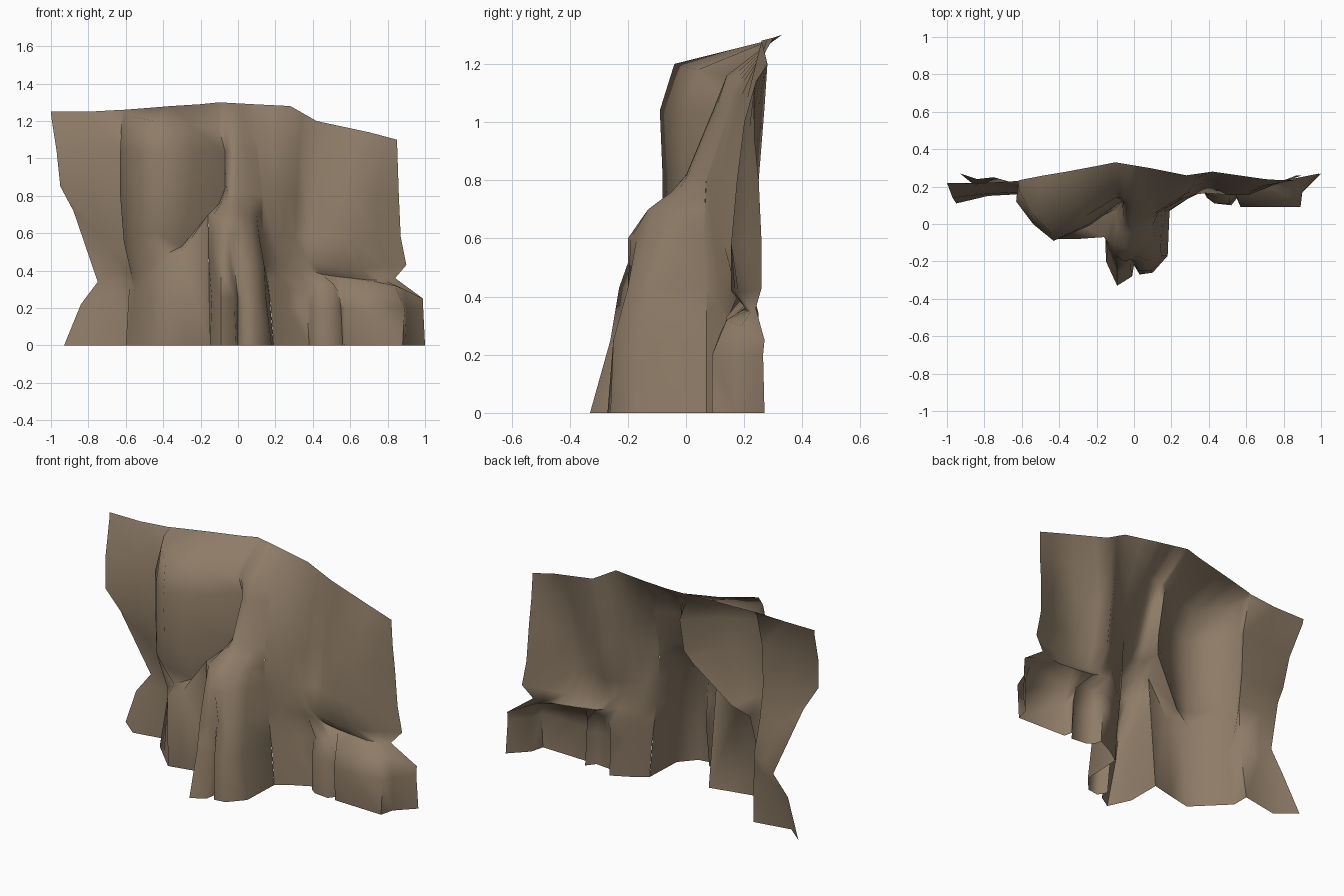
import bpy, bmesh, math

bm = bmesh.new()


def resample(row, n):
    """Spread a polyline of (x, y, z) evenly over n points by index."""
    out = []
    for i in range(n):
        t = i * (len(row) - 1) / (n - 1)
        k = min(int(t), len(row) - 2)
        f = t - k
        out.append([a + (b - a) * f for a, b in zip(row[k], row[k + 1])])
    return out


def loft(rows):
    """Skin a sheet through contours running left to right, listed from top to base.
    Points are (x, y) at the contour height or (x, y, z)."""
    n = max(len(pts) for _, pts in rows)
    grid = []
    for z, pts in rows:
        pts = [tuple(p) if len(p) == 3 else (p[0], p[1], z) for p in pts]
        grid.append([bm.verts.new(p) for p in resample(pts, n)])
    for a, b in zip(grid, grid[1:]):
        for c in range(n - 1):
            bm.faces.new((a[c], b[c], b[c + 1], a[c + 1]))


# left wing of the cliff, pinched above its foot
loft([
    (1.25, [(-1, .22), (-.8, .22), (-.62, .23, 1.26)]),
    (1.24, [(-.998, .215, 1.22), (-.8, .21), (-.62, .22)]),
    (1.04, [(-.97, .14), (-.8, .16), (-.62, .17)]),
    (.80, [(-.95, .11, .85), (-.78, .15), (-.62, .16)]),
    (.60, [(-.88, .15, .72), (-.74, .17), (-.60, .16)]),
    (.38, [(-.75, .25, .34), (-.68, .23), (-.58, .19)]),
    (.34, [(-.84, .24, .22), (-.70, .22, .28), (-.58, .19)]),
    (0, [(-.93, .27), (-.82, .18), (-.60, .22)]),
])

# overhanging bulge and the lower wall below it
loft([
    (1.28, [(-.62, .23, 1.26), (-.61, .235, 1.26), (-.48, .26, 1.27), (-.36, .28), (-.2, .31, 1.29), (-.1, .33, 1.3)]),
    (1.20, [(-.62, .22, 1.24), (-.61, .17, 1.23), (-.55, .06, 1.22), (-.45, -.04), (-.26, .04, 1.18), (-.1, .14, 1.16)]),
    (1.04, [(-.62, .17), (-.63, .12), (-.54, .0), (-.43, -.09), (-.24, .0), (-.07, .16)]),
    (.80, [(-.62, .16), (-.63, .12), (-.54, .0), (-.43, -.08), (-.24, -.01, .86), (-.07, .12, .84)]),
    (.60, [(-.60, .16), (-.61, .12, .55), (-.55, .02), (-.44, -.08), (-.29, -.02, .64), (-.085, .10, .80)]),
    (.46, [(-.58, .19, .38), (-.57, .15, .38), (-.52, .08, .38), (-.40, -.03, .48), (-.30, .0, .53), (-.10, .08, .76)]),
    (.40, [(-.58, .19, .34), (-.55, .12, .3), (-.50, .05, .34), (-.41, -.08, .43), (-.30, -.08, .5), (-.16, -.07, .7)]),
    (0, [(-.60, .22), (-.60, .12), (-.51, .03), (-.42, -.06), (-.28, -.03), (-.15, 0)]),
])

# central double pillar rising into a ridge
loft([
    (1.30, [(-.1, .33), (.08, .30, 1.29)]),
    (1.16, [(-.1, .14), (0, .14), (.1, .17, 1.1)]),
    (1.04, [(-.07, .16), (-.04, .09), (.03, .11), (.106, .15)]),
    (.82, [(-.07, .12, .84), (-.05, .0), (.02, .01), (.13, .07, .8)]),
    (.76, [(-.10, .08), (-.09, -.02), (-.07, -.04), (-.05, -.05), (-.02, -.05),
           (.01, -.03), (.06, 0), (.10, .03), (.13, .067)]),
    (.70, [(-.16, -.07), (-.13, -.09), (-.10, -.11), (-.05, -.13), (-.02, -.13),
           (.02, -.11), (.06, -.07), (.10, -.01), (.13, .065)]),
    (.60, [(-.158, -.06), (-.14, -.10), (-.10, -.17), (-.05, -.20), (-.02, -.19),
           (.02, -.17), (.07, -.13), (.11, -.07), (.13, .06)]),
    (.43, [(-.156, -.043), (-.13, -.15), (-.09, -.23), (-.04, -.20), (-.02, -.17),
           (.01, -.20), (.08, -.20), (.14, -.13), (.15, .07)]),
    (.25, [(-.154, -.025), (-.14, -.17), (-.09, -.26), (-.02, -.22), (0, -.19),
           (.02, -.25), (.09, -.25), (.15, -.17), (.17, .07)]),
    (0, [(-.15, 0), (-.15, -.20), (-.09, -.33), (-.01, -.28), (0, -.22),
         (.03, -.27), (.10, -.26), (.18, -.17), (.19, .07)]),
])

# recess where the right wall meets the boulders below it
recess = [(.159, .07), (.21, .11, .38), (.26, .15, .42), (.33, .18, .41), (.39, .195, .4), (.45, .20, .38),
          (.52, .20, .37), (.60, .205, .36), (.70, .21, .35), (.78, .225, .35), (.84, .24, .36)]

# right wall with its low overhang
loft([
    (1.20, [(.08, .30, 1.29), (.28, .26, 1.28), (.42, .28), (.56, .26, 1.17), (.7, .24, 1.14), (.85, .23, 1.1)]),
    (1.05, [(.10, .17, 1.1), (.26, .21, 1.08), (.39, .27), (.54, .23, 1.02), (.67, .20, 1), (.855, .235, .95)]),
    (.80, [(.13, .07), (.26, .15), (.37, .25), (.50, .20), (.63, .175), (.86, .25)]),
    (.58, [(.13, .06, .6), (.24, .13), (.37, .22), (.50, .155), (.61, .155), (.87, .26)]),
    (.43, [(.15, .07), (.28, .15, .50), (.38, .165, .45), (.52, .155, .42), (.66, .18, .41), (.9, .26)]),
    (.35, recess),
])

# foot of the right wall: alcove, two boulders and the end flap
loft([
    (.35, recess),
    (.30, [(.164, .07), (.27, .15), (.37, .19), (.41, .15), (.45, .14, .32), (.51, .14, .33),
           (.54, .16, .28), (.56, .12, .28), (.84, .14, .32), (.89, .19, .30), (.99, .27, .25)]),
    (.20, [(.176, .07), (.27, .14), (.37, .18), (.39, .14), (.43, .11), (.51, .11),
           (.55, .15), (.57, .09), (.89, .09), (.90, .17), (.99, .265)]),
    (0, [(.19, .07), (.28, .13), (.38, .18), (.39, .14), (.43, .11), (.52, .10),
         (.56, .15), (.57, .10), (.88, .09), (.90, .17), (1, .27)]),
])

# weld the sections into one rock sheet
bmesh.ops.remove_doubles(bm, verts=bm.verts, dist=0.004)
mesh = bpy.data.meshes.new("cliff_face")
bm.to_mesh(mesh)
bm.free()
cliff = bpy.data.objects.new("cliff_face", mesh)
bpy.context.collection.objects.link(cliff)

rock = bpy.data.materials.new("brown rock")
rock.diffuse_color = (.27, .20, .135, 1)
mesh.materials.append(rock)

bpy.context.view_layer.objects.active = cliff
cliff.select_set(True)
bpy.ops.object.shade_smooth_by_angle(angle=math.radians(75))
